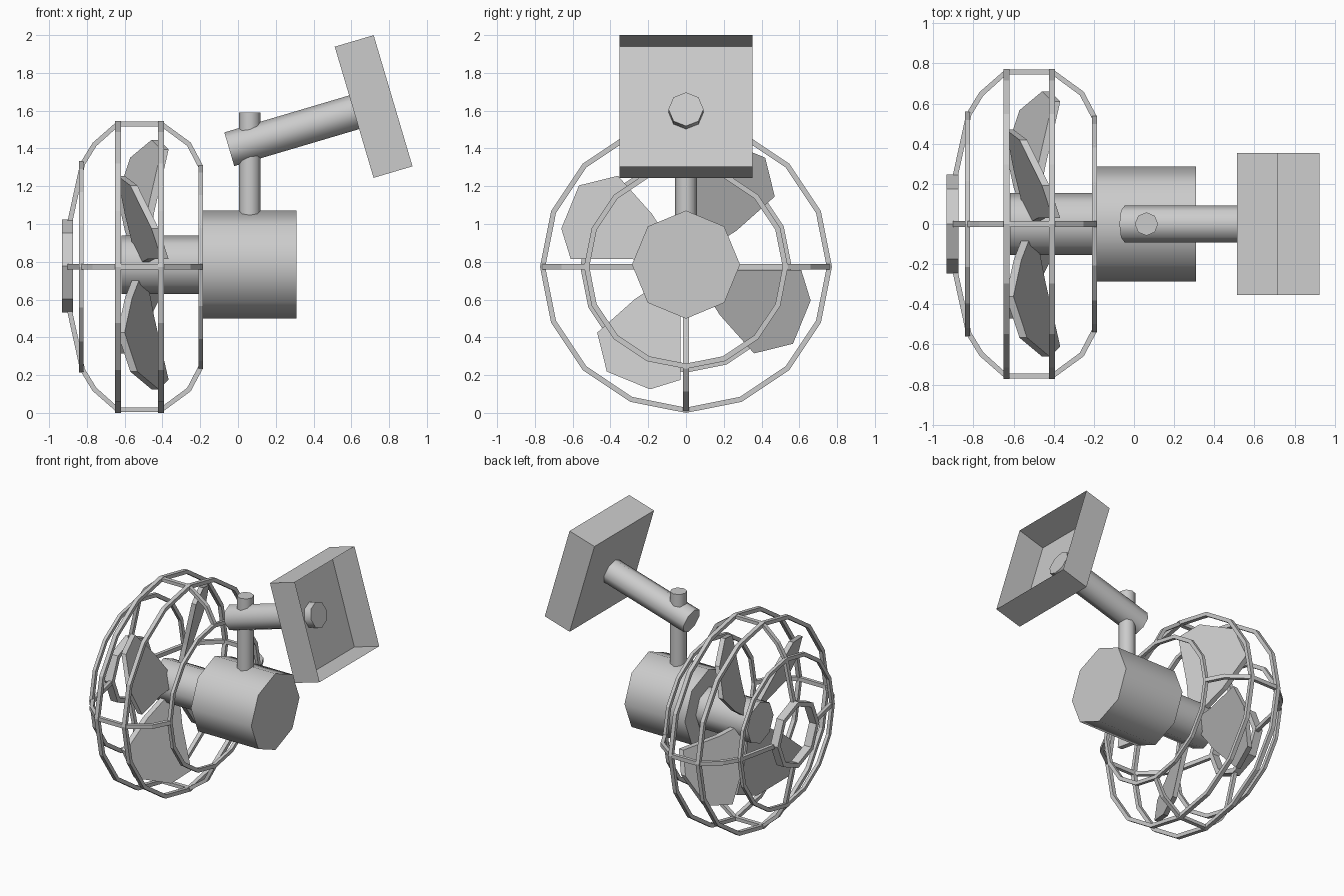
import bpy, bmesh, math
from mathutils import Vector, Matrix

if "Cube" in bpy.data.objects:
    bpy.data.objects.remove(bpy.data.objects["Cube"])

AXIS_Z = 0.785      # motor axis height
GUARD_Z = 0.773     # guard centre height


def finish(name, bm, smooth=False):
    bmesh.ops.recalc_face_normals(bm, faces=bm.faces)
    mesh = bpy.data.meshes.new(name)
    bm.to_mesh(mesh)
    bm.free()
    ob = bpy.data.objects.new(name, mesh)
    bpy.context.collection.objects.link(ob)
    if smooth:
        bpy.ops.object.select_all(action='DESELECT')
        bpy.context.view_layer.objects.active = ob
        ob.select_set(True)
        bpy.ops.object.shade_smooth_by_angle(angle=math.radians(50))
    return ob


def cylinder(name, a, b, r):
    """Eight-sided rod from point a to point b."""
    a, b = Vector(a), Vector(b)
    d = b - a
    mat = Matrix.Translation((a + b) / 2) @ d.to_track_quat('Z', 'Y').to_matrix().to_4x4()
    bm = bmesh.new()
    bmesh.ops.create_cone(bm, cap_ends=True, segments=8, radius1=r, radius2=r,
                          depth=d.length, matrix=mat)
    return finish(name, bm, True)


def sweep(name, sections, closed):
    """Join a row of four-cornered cross-sections into a bar."""
    bm = bmesh.new()
    rows = [[bm.verts.new(p) for p in s] for s in sections]
    n = len(rows)
    for i in range(n if closed else n - 1):
        p, q = rows[i], rows[(i + 1) % n]
        for k in range(4):
            bm.faces.new((p[k], p[k - 1], q[k - 1], q[k]))
    if not closed:
        bm.faces.new(rows[0])
        bm.faces.new(rows[-1])
    return finish(name, bm)


def ring(name, x, outer, width, depth, sides=16, z=GUARD_Z):
    sections = []
    for i in range(sides):
        t = 2 * math.pi * i / sides
        sections.append([(x + dx, r * math.sin(t), z + r * math.cos(t))
                         for dx, r in ((-width / 2, outer), (width / 2, outer),
                                       (width / 2, outer - depth), (-width / 2, outer - depth))])
    return sweep(name, sections, True)


# Motor, shaft and mounting post
cylinder("motor_housing", (-0.19, 0, AXIS_Z), (0.31, 0, AXIS_Z), 0.286)
cylinder("shaft", (-0.617, 0, AXIS_Z), (-0.19, 0, AXIS_Z), 0.155)
cylinder("post", (0.062, 0, 1.03), (0.062, 0, 1.59), 0.058)

# Tilted arm and open-faced wall bracket
tilt = math.radians(16.5)
along = Vector((math.cos(tilt), 0, math.sin(tilt)))
centre = Vector((0.718, 0, 1.622))
cylinder("arm", centre - along * 0.797, centre - along * 0.05, 0.093)

bm = bmesh.new()
bmesh.ops.create_cube(bm, size=1)
bmesh.ops.delete(bm, geom=[f for f in bm.faces if f.normal.x > 0.9], context='FACES')
bmesh.ops.transform(bm, verts=bm.verts,
                    matrix=Matrix.Translation(centre) @ Matrix.Rotation(-tilt, 4, 'Y')
                    @ Matrix.Diagonal((0.215, 0.706, 0.724, 1)))
finish("wall_bracket", bm)

# Guard rings
for name, x, r in (("front_ring", -0.83, 0.56), ("front_wide_ring", -0.635, 0.773),
                   ("rear_wide_ring", -0.408, 0.773), ("rear_ring", -0.197, 0.54)):
    w = 0.03 if "wide" in name else 0.024
    ring("guard_" + name, x, r, w, 0.028)
ring("guard_nose_ring", -0.903, 0.247, 0.06, 0.035, 8, 0.778)

# Guard ribs: one bent profile (x, radius) turned to four sides
profile = [Vector(p) for p in ((-0.893, 0.225), (-0.823, 0.545), (-0.76, 0.648), (-0.638, 0.756),
                               (-0.405, 0.756), (-0.26, 0.65), (-0.197, 0.53))]
for k in range(4):
    rot = Matrix.Rotation(k * math.pi / 2, 4, 'X')
    sections = []
    for i, p in enumerate(profile):
        tan = (profile[min(i + 1, len(profile) - 1)] - profile[max(i - 1, 0)]).normalized()
        nor = Vector((-tan.y, tan.x)) * 0.013
        corners = []
        for s, y in ((1, -0.015), (1, 0.015), (-1, 0.015), (-1, -0.015)):
            q = p + nor * s
            corners.append(rot @ Vector((q.x, y, q.y)) + Vector((0, 0, GUARD_Z)))
        sections.append(corners)
    sweep(f"guard_rib_{k + 1}", sections, False)

# Pitched fan blades: outline (distance out, sideways)
outline = [(0.10, -0.045), (0.29, -0.142), (0.547, -0.227), (0.70, -0.08),
           (0.667, 0.165), (0.543, 0.28), (0.26, 0.117), (0.10, 0.045)]
for k in range(4):
    a = math.radians(60 + 90 * k)
    bm = bmesh.new()
    layers = []
    for off in (-0.019, 0.019):
        layers.append([bm.verts.new((-0.515 + 0.46 * v + off,
                                     u * math.cos(a) - v * math.sin(a),
                                     AXIS_Z + u * math.sin(a) + v * math.cos(a)))
                       for u, v in outline])
    low, high = layers
    bm.faces.new(low)
    bm.faces.new(high)
    for i in range(len(outline)):
        bm.faces.new((low[i - 1], low[i], high[i], high[i - 1]))
    finish(f"fan_blade_{k + 1}", bm)
